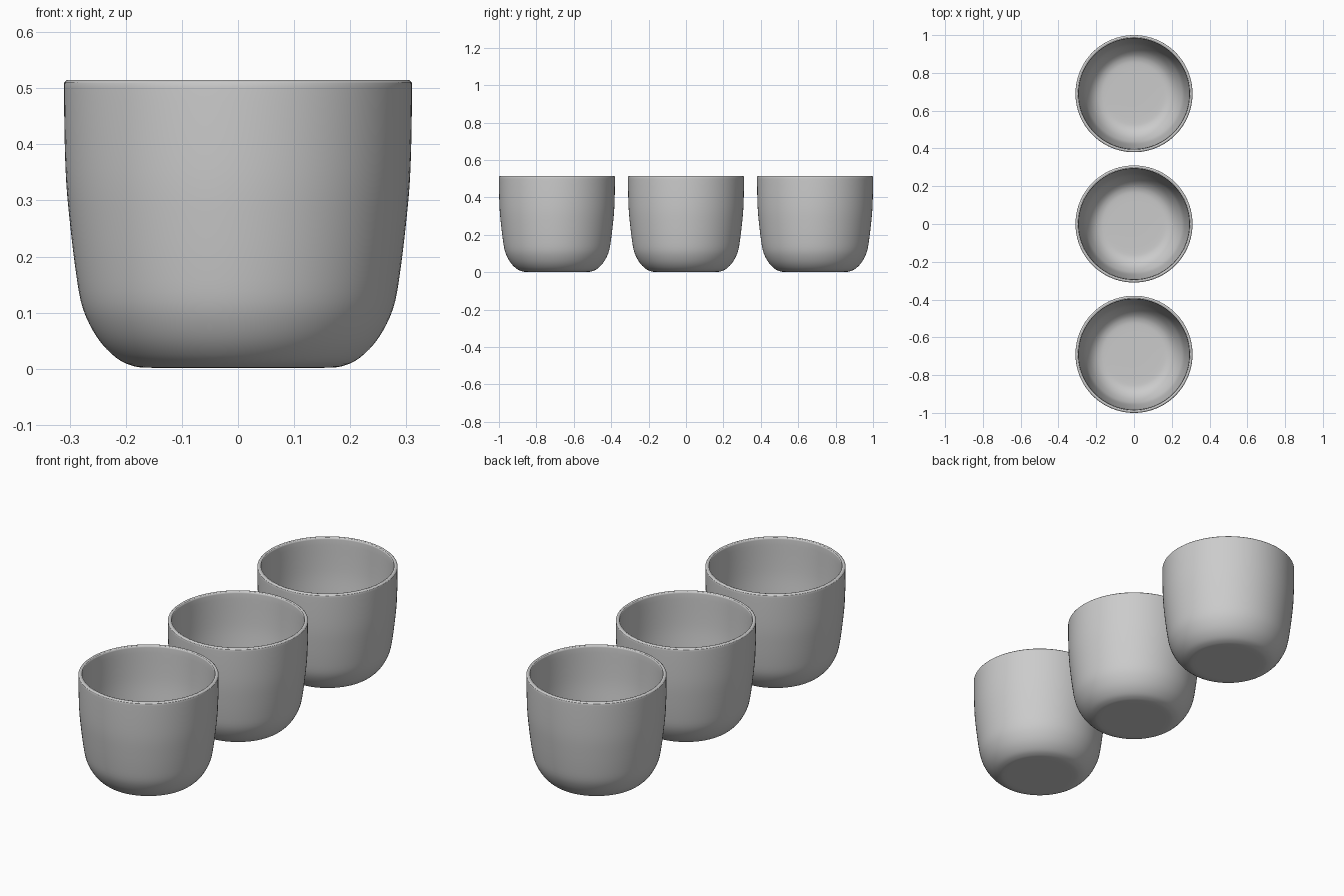
import bpy, math
from mathutils import Vector

if "Cube" in bpy.data.objects:
    bpy.data.objects.remove(bpy.data.objects["Cube"])

SEGMENTS = 96

# Half profile (radius, height): underside, outer wall, rim, inner wall, floor
PROFILE = [
    (0.0, 0.002), (0.10, 0.002), (0.165, 0.002), (0.19, 0.006), (0.215, 0.018),
    (0.243, 0.045), (0.265, 0.08), (0.28, 0.12), (0.29, 0.18), (0.299, 0.255),
    (0.306, 0.33), (0.309, 0.41), (0.31, 0.5), (0.3085, 0.511), (0.303, 0.515),
    (0.297, 0.513), (0.293, 0.505), (0.291, 0.41), (0.288, 0.33), (0.281, 0.255),
    (0.272, 0.18), (0.262, 0.125), (0.248, 0.09), (0.228, 0.058), (0.205, 0.036),
    (0.182, 0.025), (0.155, 0.021), (0.09, 0.02), (0.0, 0.02),
]


def smooth_profile(points, steps=3):
    """Catmull-Rom curve through the profile points."""
    p = [Vector(q) for q in points]
    p = [p[0]] + p + [p[-1]]
    out = []
    for a, b, c, d in zip(p, p[1:], p[2:], p[3:]):
        for i in range(steps):
            t = i / steps
            out.append(0.5 * (2 * b + (c - a) * t + (2 * a - 5 * b + 4 * c - d) * t**2
                              + (3 * b - a - 3 * c + d) * t**3))
    return out + [p[-1]]


def lathe(name, points):
    """Revolve a profile whose two ends lie on the axis."""
    rings = points[1:-1]
    verts = [(0, 0, points[0].y), (0, 0, points[-1].y)]
    for r in rings:
        for i in range(SEGMENTS):
            a = math.tau * i / SEGMENTS
            verts.append((r.x * math.cos(a), r.x * math.sin(a), r.y))
    at = lambda k, i: 2 + k * SEGMENTS + i % SEGMENTS
    faces, last = [], len(rings) - 1
    for i in range(SEGMENTS):
        faces.append((0, at(0, i + 1), at(0, i)))
        faces.append((1, at(last, i), at(last, i + 1)))
        for k in range(last):
            faces.append((at(k, i), at(k, i + 1), at(k + 1, i + 1), at(k + 1, i)))
    mesh = bpy.data.meshes.new(name)
    mesh.from_pydata(verts, [], faces)
    mesh.shade_smooth()
    return mesh


# Three identical cups in a row along y
cup_mesh = lathe("cup", smooth_profile(PROFILE))
for name, y in (("front_cup", -0.69), ("middle_cup", 0.0), ("back_cup", 0.69)):
    cup = bpy.data.objects.new(name, cup_mesh)
    cup.location.y = y
    bpy.context.collection.objects.link(cup)
